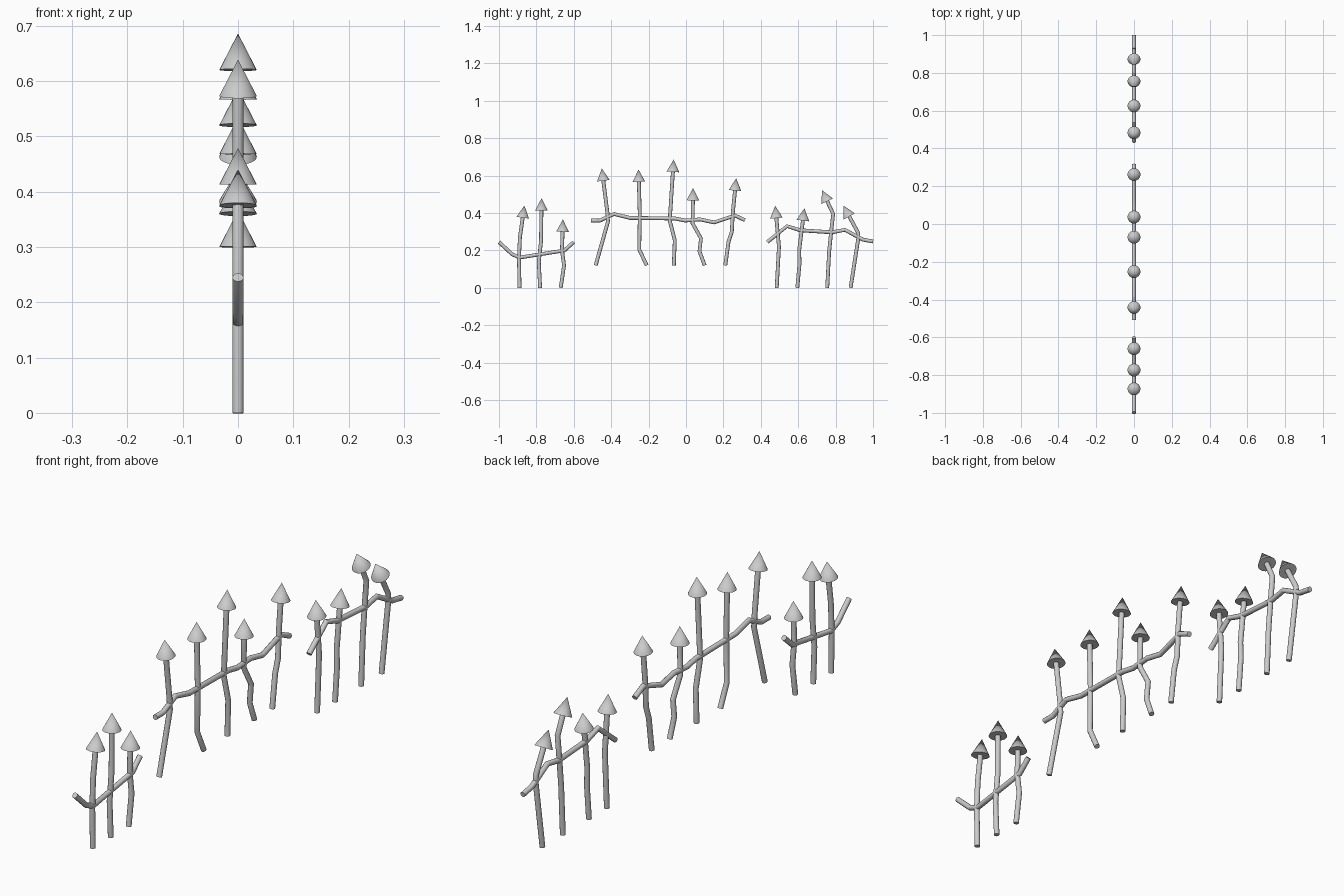
import bpy
from mathutils import Vector

if "Cube" in bpy.data.objects:
    bpy.data.objects.remove(bpy.data.objects["Cube"])

ROD_R = 0.0102
TIP_R = 0.034
TIP_H = 0.066


def smooth(obj):
    bpy.ops.object.select_all(action='DESELECT')
    obj.select_set(True)
    bpy.context.view_layer.objects.active = obj
    bpy.ops.object.shade_smooth_by_angle(angle=0.6)


def rod(name, pts):
    """Round bar through (y, z) points, capped at both ends."""
    cu = bpy.data.curves.new(name, 'CURVE')
    cu.dimensions = '3D'
    cu.bevel_depth = ROD_R
    cu.bevel_resolution = 4
    cu.use_fill_caps = True
    sp = cu.splines.new('POLY')
    sp.points.add(len(pts) - 1)
    for p, (y, z) in zip(sp.points, pts):
        p.co = (0, y, z, 1)
    obj = bpy.data.objects.new(name, cu)
    bpy.context.collection.objects.link(obj)
    bpy.ops.object.select_all(action='DESELECT')
    obj.select_set(True)
    bpy.context.view_layer.objects.active = obj
    bpy.ops.object.convert(target='MESH')
    smooth(bpy.context.object)


def spike(name, pts):
    """Cone tip following the direction of the last post segment."""
    a, b = (Vector((0, y, z)) for y, z in pts[-2:])
    d = (b - a).normalized()
    bpy.ops.mesh.primitive_cone_add(
        vertices=24, radius1=TIP_R, radius2=0, depth=TIP_H,
        location=b + d * TIP_H / 2,
        rotation=d.to_track_quat('Z', 'Y').to_euler())
    bpy.context.object.name = name
    smooth(bpy.context.object)


# each section: rail path, then post paths (base to underside of spike)
sections = {
    "left": (
        [(-1, .245), (-.93, .18), (-.89, .162), (-.65, .20), (-.60, .245)],
        [[(-.89, 0), (-.893, .16), (-.888, .27), (-.873, .375)],
         [(-.78, 0), (-.787, .14), (-.775, .25), (-.773, .413)],
         [(-.67, 0), (-.652, .12), (-.663, .20), (-.66, .30)]]),
    "middle": (
        [(-.508, .36), (-.46, .36), (-.385, .395), (-.30, .374), (-.06, .371),
         (-.005, .36), (.075, .366), (.15, .35), (.262, .387), (.315, .362)],
        [[(-.483, .12), (-.417, .355), (-.42, .40), (-.442, .573)],
         [(-.21, .12), (-.25, .205), (-.247, .39), (-.252, .567)],
         [(-.065, .12), (-.06, .255), (-.087, .36), (-.07, .62)],
         [(.10, .12), (.072, .195), (.08, .265), (.035, .345), (.037, .468)],
         [(.21, .12), (.228, .25), (.245, .30), (.25, .40), (.262, .52)]]),
    "right": (
        [(.435, .245), (.54, .33), (.61, .308), (.78, .297), (.85, .31),
         (.945, .258), (1, .248)],
        [[(.485, 0), (.497, .22), (.483, .373)],
         [(.595, 0), (.607, .13), (.605, .20), (.625, .36)],
         [(.755, 0), (.765, .19), (.775, .29), (.787, .395), (.755, .463)],
         [(.88, 0), (.922, .27), (.92, .295), (.873, .382)]]),
}

for side, (rail, posts) in sections.items():
    rod(f"{side}_rail", rail)
    for i, pts in enumerate(posts, 1):
        rod(f"{side}_post_{i}", pts)
        spike(f"{side}_spike_{i}", pts)
